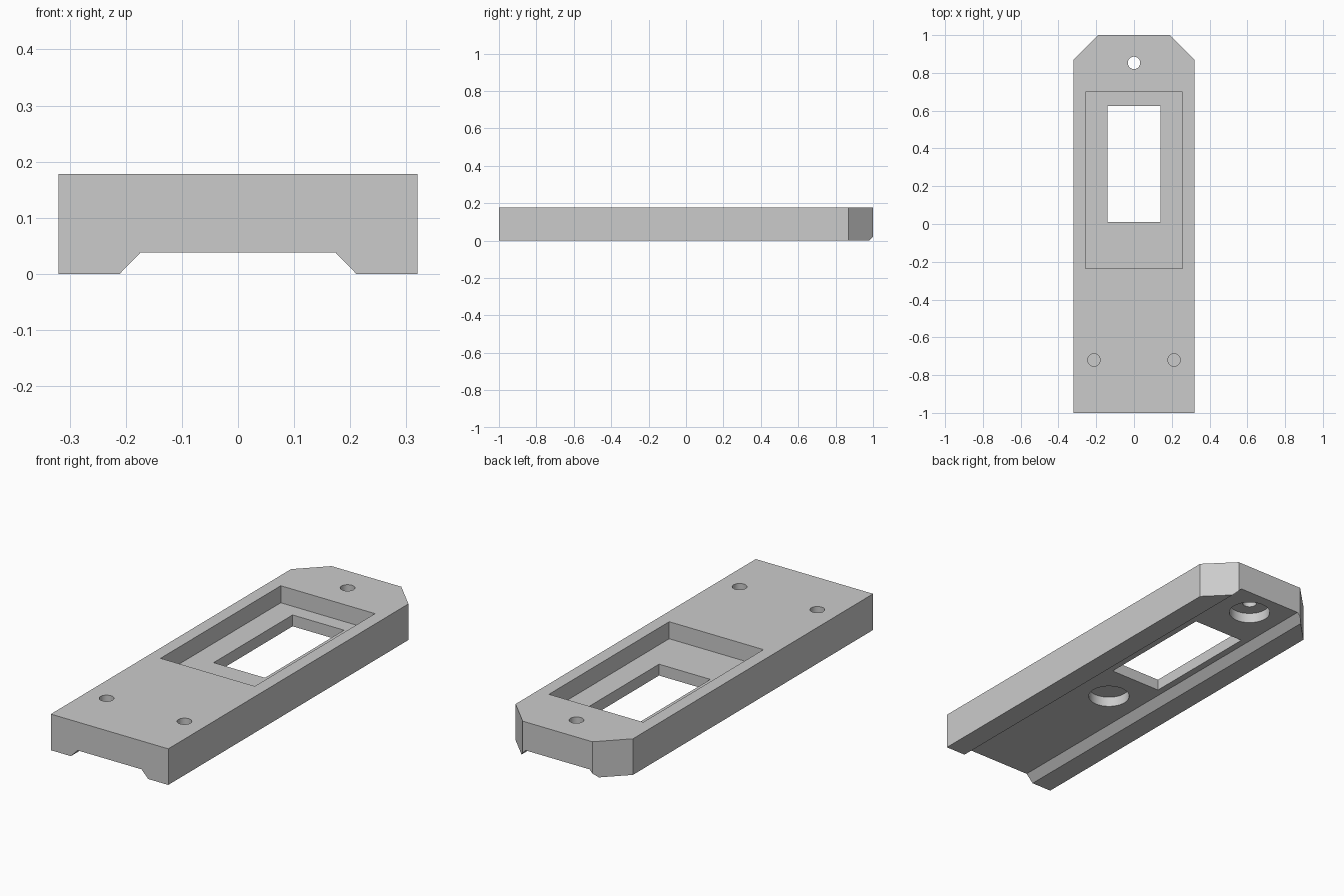
import bpy
import bmesh
from math import radians

cube = bpy.data.objects.get("Cube")
if cube:
    bpy.data.objects.remove(cube, do_unlink=True)

HEIGHT = 0.178
GROOVE = 0.038        # underside channel depth
POCKET_FLOOR = 0.094

grey = bpy.data.materials.new("plain grey")
grey.use_nodes = True
grey.diffuse_color = (0.6, 0.6, 0.6, 1)
grey.node_tree.nodes["Principled BSDF"].inputs["Base Color"].default_value = (0.6, 0.6, 0.6, 1)


def finish(name, bm):
    bmesh.ops.recalc_face_normals(bm, faces=bm.faces)
    mesh = bpy.data.meshes.new(name)
    bm.to_mesh(mesh)
    bm.free()
    mesh.materials.append(grey)
    obj = bpy.data.objects.new(name, mesh)
    bpy.context.collection.objects.link(obj)
    return obj


def prism(name, points, offset):
    """Extrude a closed outline of 3D points along an offset vector."""
    bm = bmesh.new()
    face = bm.faces.new([bm.verts.new(p) for p in points])
    ext = bmesh.ops.extrude_face_region(bm, geom=[face])
    moved = [v for v in ext["geom"] if isinstance(v, bmesh.types.BMVert)]
    bmesh.ops.translate(bm, verts=moved, vec=offset)
    return finish(name, bm)


def box(name, half_x, y0, y1, z0, z1):
    outline = [(-half_x, y0, z0), (half_x, y0, z0), (half_x, y1, z0), (-half_x, y1, z0)]
    return prism(name, outline, (0, 0, z1 - z0))


def cylinder(name, x, y, radius, z0, z1):
    bm = bmesh.new()
    bmesh.ops.create_cone(bm, cap_ends=True, segments=40, radius1=radius,
                          radius2=radius, depth=z1 - z0)
    bmesh.ops.translate(bm, verts=bm.verts, vec=(x, y, (z0 + z1) / 2))
    return finish(name, bm)


# Plate with two clipped back corners
half = [(0.32, -1), (0.32, 0.87), (0.19, 1)]
outline = half + [(-x, y) for x, y in reversed(half)]
plate = prism("mounting_plate", [(x, y, 0) for x, y in outline], (0, 0, HEIGHT))

# Sloped channel along the whole underside, extended beyond the faces it cuts
side = [(0.248, -GROOVE), (0.174, GROOVE)]
channel = side + [(-x, z) for x, z in reversed(side)]
cutters = [
    prism("channel_cutter", [(x, -1.1, z) for x, z in channel], (0, 2.2, 0)),
    # Recessed pocket and the window through its floor
    box("pocket_cutter", 0.257, -0.236, 0.7, POCKET_FLOOR, 0.3),
    box("window_cutter", 0.14, 0.01, 0.625, -0.1, 0.25),
    # Back screw hole with its underside counterbore
    cylinder("back_hole_cutter", 0, 0.853, 0.033, -0.1, 0.3),
    cylinder("back_counterbore_cutter", 0, 0.853, 0.096, -0.1, 0.088),
    # Blind round recess below the pocket
    cylinder("round_recess_cutter", 0, -0.185, 0.096, -0.1, 0.088),
]
# Pair of blind front holes
for side_name, x in (("left", 0.212), ("right", -0.212)):
    cutters.append(cylinder(side_name + "_front_hole_cutter", x, -0.72, 0.033, 0.07, 0.3))

bpy.ops.object.select_all(action='DESELECT')
bpy.context.view_layer.objects.active = plate
plate.select_set(True)
for cutter in cutters:
    cutter.hide_render = True
    mod = plate.modifiers.new(cutter.name, 'BOOLEAN')
    mod.operation = 'DIFFERENCE'
    mod.solver = 'EXACT'
    mod.object = cutter
    bpy.ops.object.modifier_apply(modifier=mod.name)
    bpy.data.objects.remove(cutter, do_unlink=True)

bpy.ops.object.shade_smooth_by_angle(angle=radians(30))
